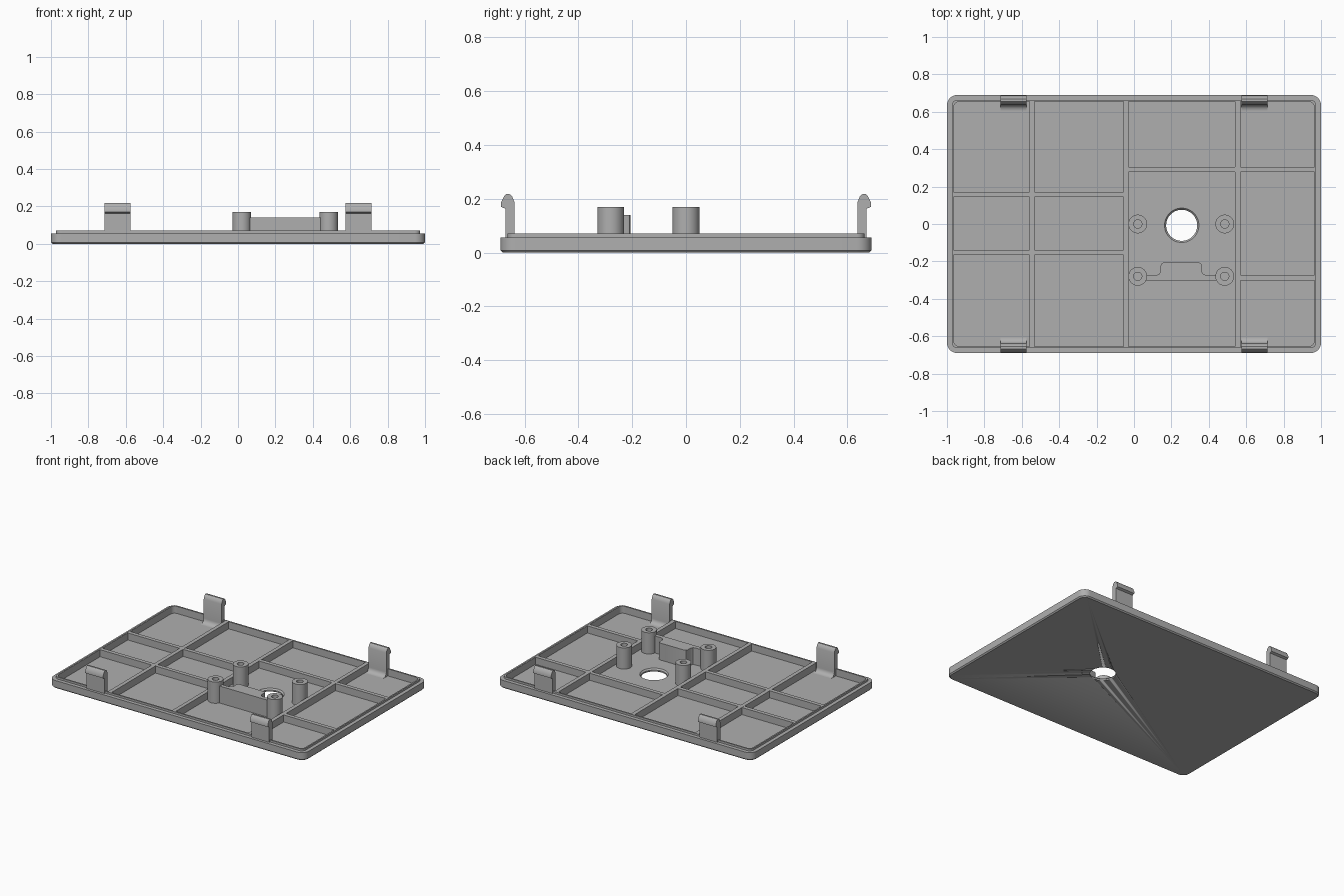
import bpy, bmesh
from math import sin, cos, pi, radians

if "Cube" in bpy.data.objects:
    bpy.data.objects.remove(bpy.data.objects["Cube"], do_unlink=True)

GREY = (0.43, 0.43, 0.43, 1)
mat = bpy.data.materials.new("grey plastic")
mat.use_nodes = True
mat.diffuse_color = GREY
mat.node_tree.nodes["Principled BSDF"].inputs["Base Color"].default_value = GREY

FLOOR, TOP = 0.02, 0.07
HALF_X, HALF_Y = 1.0, 0.69


def finish(name, bm):
    """Turn a bmesh into a smooth-by-angle object with the grey material."""
    bmesh.ops.recalc_face_normals(bm, faces=bm.faces)
    mesh = bpy.data.meshes.new(name)
    bm.to_mesh(mesh)
    bm.free()
    mesh.materials.append(mat)
    ob = bpy.data.objects.new(name, mesh)
    bpy.context.collection.objects.link(ob)
    bpy.ops.object.select_all(action='DESELECT')
    ob.select_set(True)
    bpy.context.view_layer.objects.active = ob
    bpy.ops.object.shade_smooth_by_angle(angle=radians(32))
    return ob


def loft(name, rings):
    """Skin a stack of equal-length point rings and cap both ends."""
    bm = bmesh.new()
    loops = [[bm.verts.new(p) for p in ring] for ring in rings]
    n = len(loops[0])
    for a, b in zip(loops, loops[1:]):
        for i in range(n):
            j = (i + 1) % n
            bm.faces.new((a[i], a[j], b[j], b[i]))
    bm.faces.new(loops[0])
    bm.faces.new(loops[-1])
    return finish(name, bm)


def rounded_ring(inset, z, steps=8):
    hx, hy, r = HALF_X - inset, HALF_Y - inset, max(0.055 - inset, 0.03)
    pts = []
    for q, (sx, sy) in enumerate([(1, 1), (-1, 1), (-1, -1), (1, -1)]):
        for k in range(steps + 1):
            a = (q + k / steps) * pi / 2
            pts.append((sx * (hx - r) + r * cos(a), sy * (hy - r) + r * sin(a), z))
    return pts


def circle(x, y, r, z, n=40):
    return [(x + r * cos(2 * pi * i / n), y + r * sin(2 * pi * i / n), z) for i in range(n)]


def box(name, x0, x1, y0, y1, z0, z1):
    outline = [(x0, y0), (x1, y0), (x1, y1), (x0, y1)]
    return loft(name, [[(x, y, z) for x, y in outline] for z in (z0, z1)])


# Tray: chamfered bottom, stepped rim with a thin lip, sunken floor
tray = loft("cover_plate", [rounded_ring(i, z) for i, z in [
    (0.008, 0), (0, 0.008), (0, 0.056), (0.026, 0.056),
    (0.026, TOP), (0.036, TOP), (0.036, FLOOR)]])

# Round opening through the floor, slightly tapered
cutter = loft("hole_cutter", [circle(0.255, -0.007, r, z, 64) for r, z in
                              [(0.083, -0.01), (0.083, 0.01), (0.092, FLOOR), (0.092, 0.04)]])
cutter.hide_render = True
mod = tray.modifiers.new("hole", 'BOOLEAN')
mod.operation, mod.solver, mod.object = 'DIFFERENCE', 'EXACT', cutter
bpy.context.view_layer.objects.active = tray
bpy.ops.object.modifier_apply(modifier=mod.name)
bpy.data.objects.remove(cutter, do_unlink=True)

# Stiffening ribs on the floor
EDGE_X, EDGE_Y, W = HALF_X - 0.033, HALF_Y - 0.033, 0.014
for i, x in enumerate((-0.545, -0.043, 0.555)):
    box(f"long_rib_{i + 1}", x - W, x + W, -EDGE_Y, EDGE_Y, FLOOR - 0.005, TOP)
for i, (x0, x1, y) in enumerate([(-EDGE_X, -0.043, 0.158), (-EDGE_X, -0.043, -0.152),
                                 (-0.043, EDGE_X, 0.292), (0.555, EDGE_X, -0.288)]):
    box(f"cross_rib_{i + 1}", x0, x1, y - W, y + W, FLOOR - 0.005, TOP - 0.0002)

# Screw bosses with blind holes
for side, x in (("right", 0.02), ("left", 0.485)):
    for end, y in (("back", 0.0), ("front", -0.28)):
        loft(f"screw_boss_{end}_{side}", [circle(x, y, r, z) for r, z in [
            (0.05, FLOOR - 0.005), (0.05, 0.17), (0.022, 0.17), (0.022, 0.04)]])

# Raised bridge between the front bosses, with a central bulge
half = [(0.19, -0.302), (0.19, -0.274), (0.132, -0.274), (0.118, -0.268),
        (0.11, -0.255), (0.11, -0.222), (0.106, -0.211), (0.095, -0.206)]
MID = 0.2525
outline = [(MID + x, y) for x, y in half] + [(MID - x, y) for x, y in reversed(half)]
loft("boss_bridge", [[(x, y, z) for x, y in outline] for z in (FLOOR - 0.005, 0.14)])

# Snap clips: hooked outward, filleted into the floor on the inside
hook = [(0.672, 0.015), (0.672, 0.163), (0.688, 0.17), (0.688, 0.185), (0.676, 0.21),
        (0.668, 0.217), (0.656, 0.217), (0.646, 0.208), (0.638, 0.188)]
R = 0.032
fillet = [(0.638 - R + R * cos(a), FLOOR + R - R * sin(a))
          for a in (k * pi / 12 for k in range(7))]
profile = hook + fillet + [(0.638 - R, 0.015)]
for end, sy in (("back", 1), ("front", -1)):
    for side, x in (("left", 0.645), ("right", -0.645)):
        loft(f"snap_clip_{end}_{side}",
             [[(x + dx, sy * y, z) for y, z in profile] for dx in (-0.07, 0.07)])
